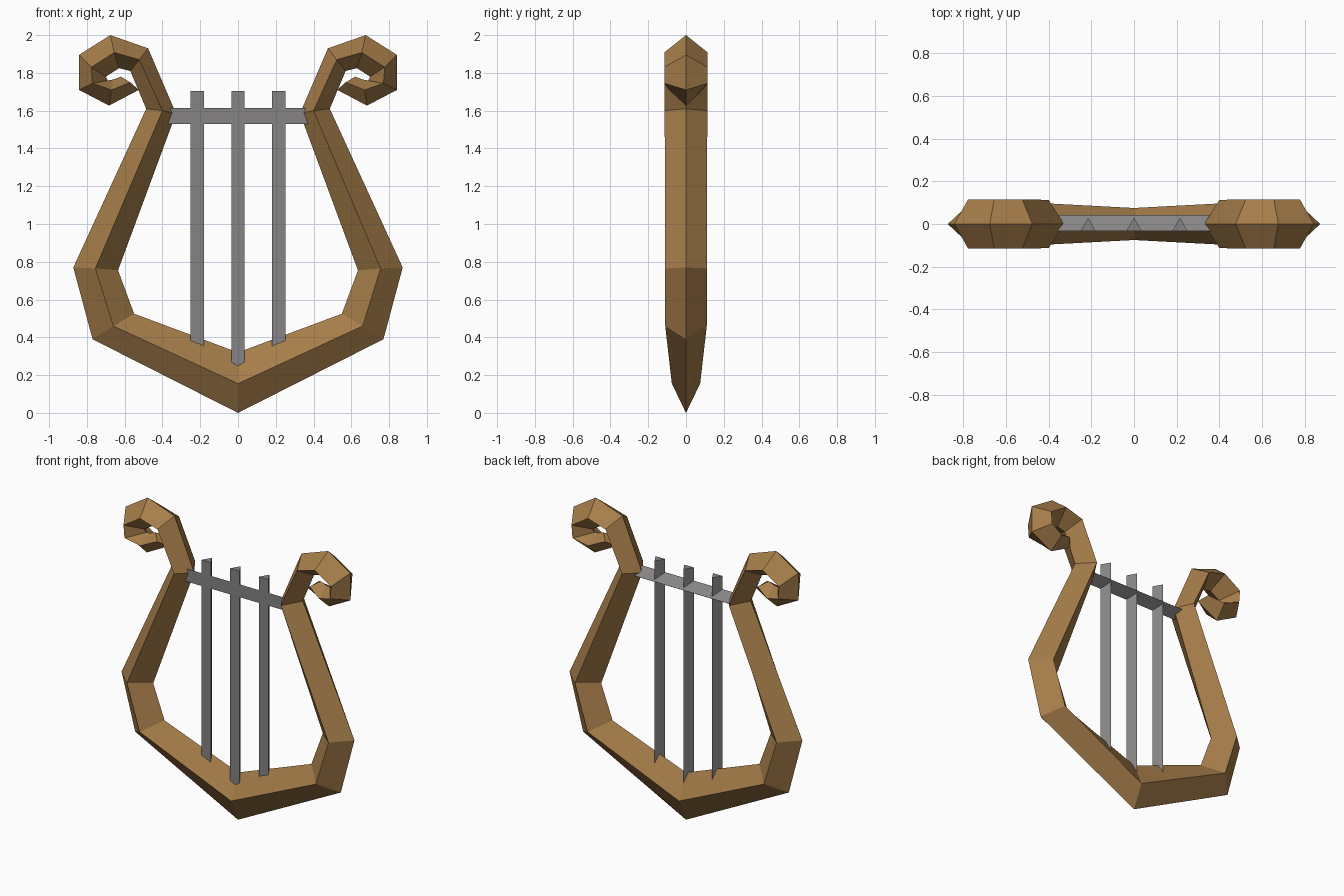
import bpy, bmesh
from math import cos, sin, pi

cube = bpy.data.objects.get("Cube")
if cube:
    bpy.data.objects.remove(cube, do_unlink=True)


def make_material(name, rgb):
    mat = bpy.data.materials.new(name)
    mat.use_nodes = True
    mat.diffuse_color = (*rgb, 1)
    mat.node_tree.nodes["Principled BSDF"].inputs["Base Color"].default_value = (*rgb, 1)
    return mat


def add_object(name, bm, mat):
    bmesh.ops.recalc_face_normals(bm, faces=bm.faces)
    mesh = bpy.data.meshes.new(name)
    bm.to_mesh(mesh)
    bm.free()
    mesh.materials.append(mat)
    obj = bpy.data.objects.new(name, mesh)
    bpy.context.collection.objects.link(obj)
    return obj


def loft(bm, rings, cap_start, cap_end):
    loops = [[bm.verts.new(p) for p in ring] for ring in rings]
    for a, b in zip(loops, loops[1:]):
        for i in range(len(a)):
            j = (i + 1) % len(a)
            bm.faces.new((a[i], a[j], b[j], b[i]))
    if cap_start:
        bm.faces.new(loops[0])
    if cap_end:
        bm.faces.new(loops[-1])


wood = make_material("brown wood", (0.38, 0.205, 0.068))
metal = make_material("grey metal", (0.24, 0.23, 0.23))

# Frame half: diamond sections as outer edge, ridge, inner edge (x, z), half depth
sections = [
    ((0, 0), (0, .155), (0, .32), .075),
    ((.77, .39), (.66, .46), (.55, .525), .11),
    ((.872, .77), (.755, .765), (.635, .755), .11),
    ((.486, 1.61), (.40, 1.60), (.328, 1.585), .113),
    # Scroll
    ((.57, 1.81), (.523, 1.87), (.476, 1.93), .115),
    ((.63, 1.825), (.655, 1.908), (.676, 2.0), .115),
    ((.70, 1.78), (.777, 1.83), (.842, 1.895), .115),
    ((.69, 1.76), (.77, 1.745), (.842, 1.71), .115),
    ((.66, 1.765), (.67, 1.71), (.683, 1.627), .09),
    ((.62, 1.78), (.57, 1.75), (.525, 1.71), .05),
]
rings = [[(o[0], 0, o[1]), (r[0], d, r[1]), (i[0], 0, i[1]), (r[0], -d, r[1])]
         for o, r, i, d in sections]
bm = bmesh.new()
loft(bm, rings, False, True)
frame = add_object("wooden_frame", bm, wood)
mirror = frame.modifiers.new("Mirror", 'MIRROR')
mirror.use_axis[0] = True
mirror.use_mirror_merge = True


def triangle(radius):
    # Flat side towards the front, point towards the back
    return [(radius * cos(a), radius * sin(a)) for a in (pi / 2, pi * 7 / 6, pi * 11 / 6)]


# Crossbar
bm = bmesh.new()
loft(bm, [[(x, y - .008, z + 1.572) for z, y in triangle(.05)] for x in (-.38, .38)], True, True)
add_object("crossbar", bm, metal)

# Strings
for name, x, bottom in (("right_string", -.215, .3), ("middle_string", 0, .22), ("left_string", .215, .3)):
    bm = bmesh.new()
    loft(bm, [[(x + u, v - .012, z) for u, v in triangle(.041)] for z in (bottom, 1.705)], True, True)
    add_object(name, bm, metal)
